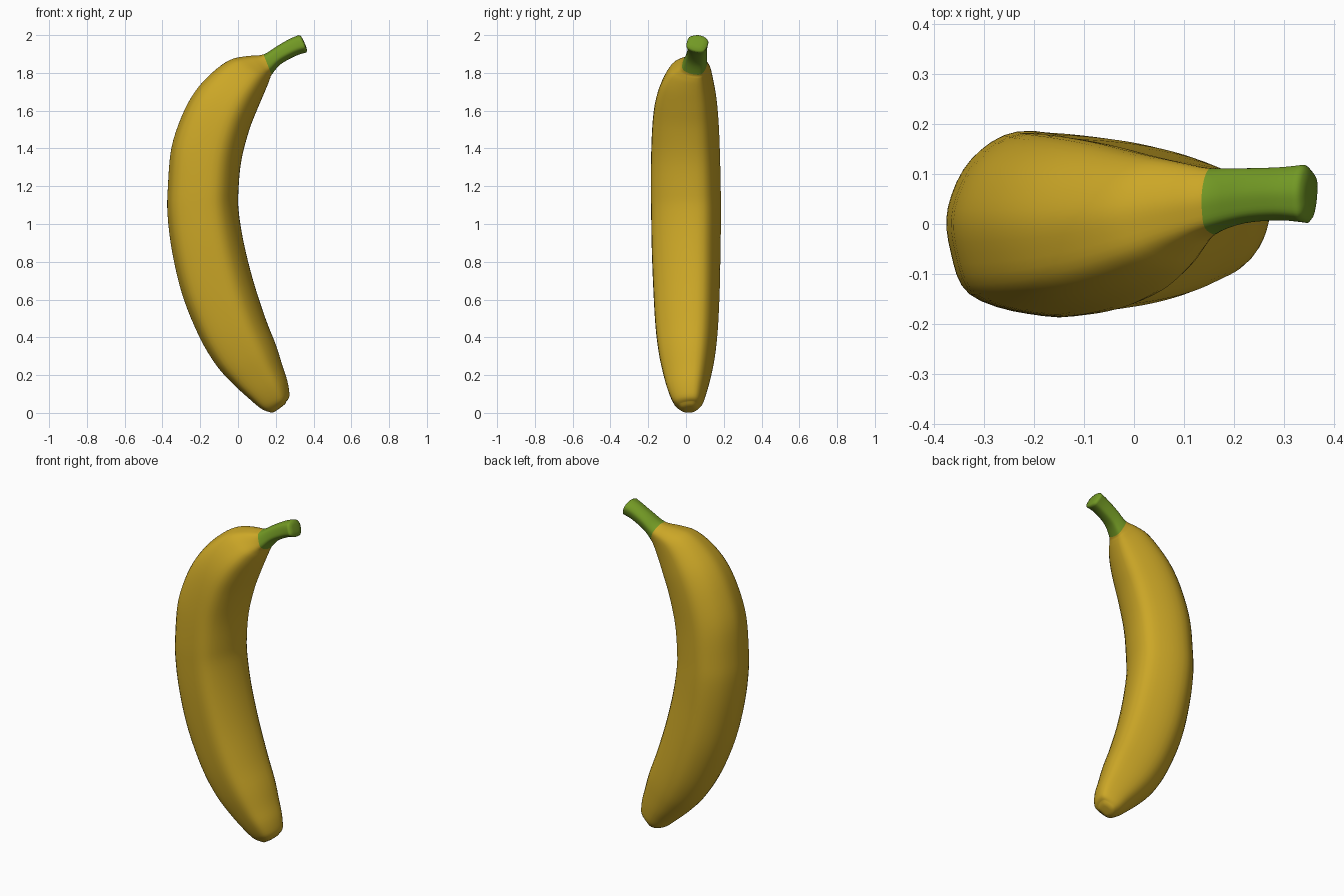
import bpy, bmesh
from mathutils import Vector

if "Cube" in bpy.data.objects:
    bpy.data.objects.remove(bpy.data.objects["Cube"])

# Stations along the fruit: outer edge x, z, inner edge x, z, centre y, half width y
STATIONS = [
    (0.172, 0.003, 0.255, 0.060, 0.015, 0.050),
    (0.125, 0.022, 0.272, 0.090, 0.010, 0.078),
    (0.065, 0.072, 0.262, 0.165, 0.006, 0.103),
    (-0.02, 0.15, 0.235, 0.25, 0.005, 0.126),
    (-0.11, 0.25, 0.200, 0.36, 0.004, 0.148),
    (-0.20, 0.40, 0.145, 0.50, 0.003, 0.165),
    (-0.29, 0.62, 0.080, 0.70, 0.002, 0.176),
    (-0.345, 0.85, 0.030, 0.90, 0.0, 0.182),
    (-0.370, 1.05, 0.003, 1.07, 0.0, 0.185),
    (-0.368, 1.20, 0.002, 1.18, -0.002, 0.185),
    (-0.350, 1.40, 0.018, 1.34, -0.003, 0.182),
    (-0.295, 1.57, 0.060, 1.50, -0.003, 0.175),
    (-0.225, 1.70, 0.103, 1.61, -0.001, 0.162),
    (-0.135, 1.80, 0.137, 1.69, 0.005, 0.140),
    (-0.040, 1.868, 0.160, 1.745, 0.018, 0.113),
    (0.050, 1.888, 0.170, 1.772, 0.033, 0.087),
    (0.135, 1.897, 0.178, 1.790, 0.045, 0.066),
    (0.210, 1.943, 0.225, 1.845, 0.056, 0.055),
    (0.275, 1.980, 0.305, 1.890, 0.060, 0.053),
    (0.322, 1.999, 0.362, 1.908, 0.060, 0.058),
]
STEM_START = 16   # station where the green stem begins
SUB = 4

# Rounded five-ridged cross-section: u from outer (-1) to inner (+1), v along y
SECTION = [(-0.77, -0.75), (-0.15, -0.96), (0.48, -0.93), (0.90, -0.30), (0.97, 0.50),
           (0.45, 0.87), (-0.25, 1.0), (-0.75, 0.70), (-1.0, 0.18), (-0.97, -0.30)]


def catmull(points, sub, closed):
    pts = [Vector(p) for p in points]
    n = len(pts)
    get = (lambda i: pts[i % n]) if closed else (lambda i: pts[max(0, min(n - 1, i))])
    out = []
    for i in range(n if closed else n - 1):
        a, b, c, d = get(i - 1), get(i), get(i + 1), get(i + 2)
        for k in range(sub):
            t = k / sub
            out.append(0.5 * (2 * b + (c - a) * t + (2 * a - 5 * b + 4 * c - d) * t * t
                              + (3 * b - a - 3 * c + d) * t ** 3))
    if not closed:
        out.append(pts[-1])
    return out


def material(name, rgb):
    m = bpy.data.materials.new(name)
    m.diffuse_color = (*rgb, 1)
    m.use_nodes = True
    m.node_tree.nodes["Principled BSDF"].inputs["Base Color"].default_value = m.diffuse_color
    return m


# Loft the skin through the smoothed stations
profile = catmull(SECTION, 4, True)
N = len(profile)
bm = bmesh.new()
rings = []
for s in catmull(STATIONS, SUB, False):
    outer, inner = Vector((s[0], s[4], s[1])), Vector((s[2], s[4], s[3]))
    mid, half = (outer + inner) / 2, (inner - outer) / 2
    rings.append([bm.verts.new(mid + half * p[0] + Vector((0, s[5] * p[1], 0))) for p in profile])


def bridge(r0, r1, mat):
    for i in range(N):
        f = bm.faces.new((r0[i], r0[(i + 1) % N], r1[(i + 1) % N], r1[i]))
        f.material_index = mat


for j in range(len(rings) - 1):
    bridge(rings[j], rings[j + 1], 1 if j >= STEM_START * SUB else 0)


# Rounded caps on the blossom tip and the cut stem
def cap(ring, push, mat):
    centre = sum((v.co for v in ring), Vector()) / N
    prev = ring
    for scale, depth in ((0.85, 0.7), (0.45, 1.0)):
        new = [bm.verts.new(centre + (v.co - centre) * scale + push * depth) for v in ring]
        bridge(prev, new, mat)
        prev = new
    bm.faces.new(prev).material_index = mat


cap(rings[0], Vector((0.006, 0, -0.008)), 0)
cap(rings[-1], Vector((0.011, 0, 0.004)), 1)
bmesh.ops.recalc_face_normals(bm, faces=bm.faces)

mesh = bpy.data.meshes.new("banana")
bm.to_mesh(mesh)
bm.free()
mesh.materials.append(material("ripe yellow", (0.60, 0.385, 0.02)))
mesh.materials.append(material("stem green", (0.17, 0.32, 0.018)))
banana = bpy.data.objects.new("banana", mesh)
bpy.context.collection.objects.link(banana)
for p in mesh.polygons:
    p.use_smooth = True
